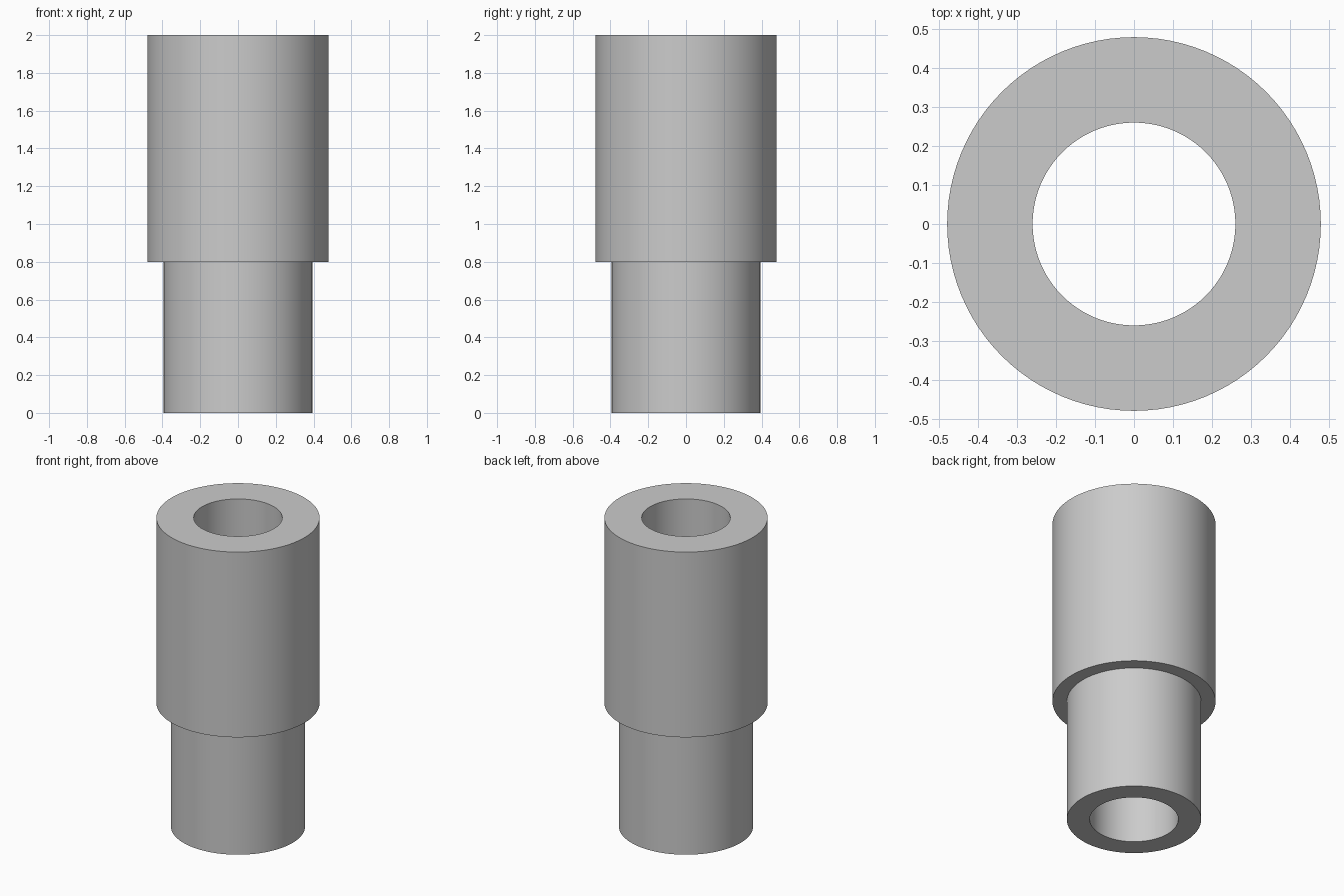
import bpy, bmesh, math
from mathutils import Matrix, Vector

cube = bpy.data.objects.get("Cube")
if cube:
    bpy.data.objects.remove(cube, do_unlink=True)

# Single plain grey
grey = bpy.data.materials.new("grey")
grey.use_nodes = True
colour = (0.6, 0.6, 0.6, 1)
grey.diffuse_color = colour
grey.node_tree.nodes["Principled BSDF"].inputs["Base Color"].default_value = colour

BORE, SPIGOT, COLLAR = 0.26, 0.394, 0.479
STEP, TOP = 0.8, 2.0
SIDES = 96

# Closed wall profile (radius, height), revolved about z
profile = [(BORE, 0), (SPIGOT, 0), (SPIGOT, STEP),
           (COLLAR, STEP), (COLLAR, TOP), (BORE, TOP)]

bm = bmesh.new()
verts = [bm.verts.new((r, 0, z)) for r, z in profile]
edges = [bm.edges.new((v, verts[(i + 1) % len(verts)])) for i, v in enumerate(verts)]
bmesh.ops.spin(bm, geom=verts + edges, cent=(0, 0, 0), axis=(0, 0, 1),
               angle=math.tau, steps=SIDES, use_merge=True)
bmesh.ops.remove_doubles(bm, verts=bm.verts[:], dist=0.0001)
bmesh.ops.recalc_face_normals(bm, faces=bm.faces[:])

mesh = bpy.data.meshes.new("stepped_sleeve")
bm.to_mesh(mesh)
bm.free()
mesh.materials.append(grey)
sleeve = bpy.data.objects.new("stepped_sleeve", mesh)
bpy.context.collection.objects.link(sleeve)

# Smooth walls, crisp rims
bpy.ops.object.select_all(action="DESELECT")
sleeve.select_set(True)
bpy.context.view_layer.objects.active = sleeve
bpy.ops.object.shade_smooth_by_angle(angle=math.radians(30))
